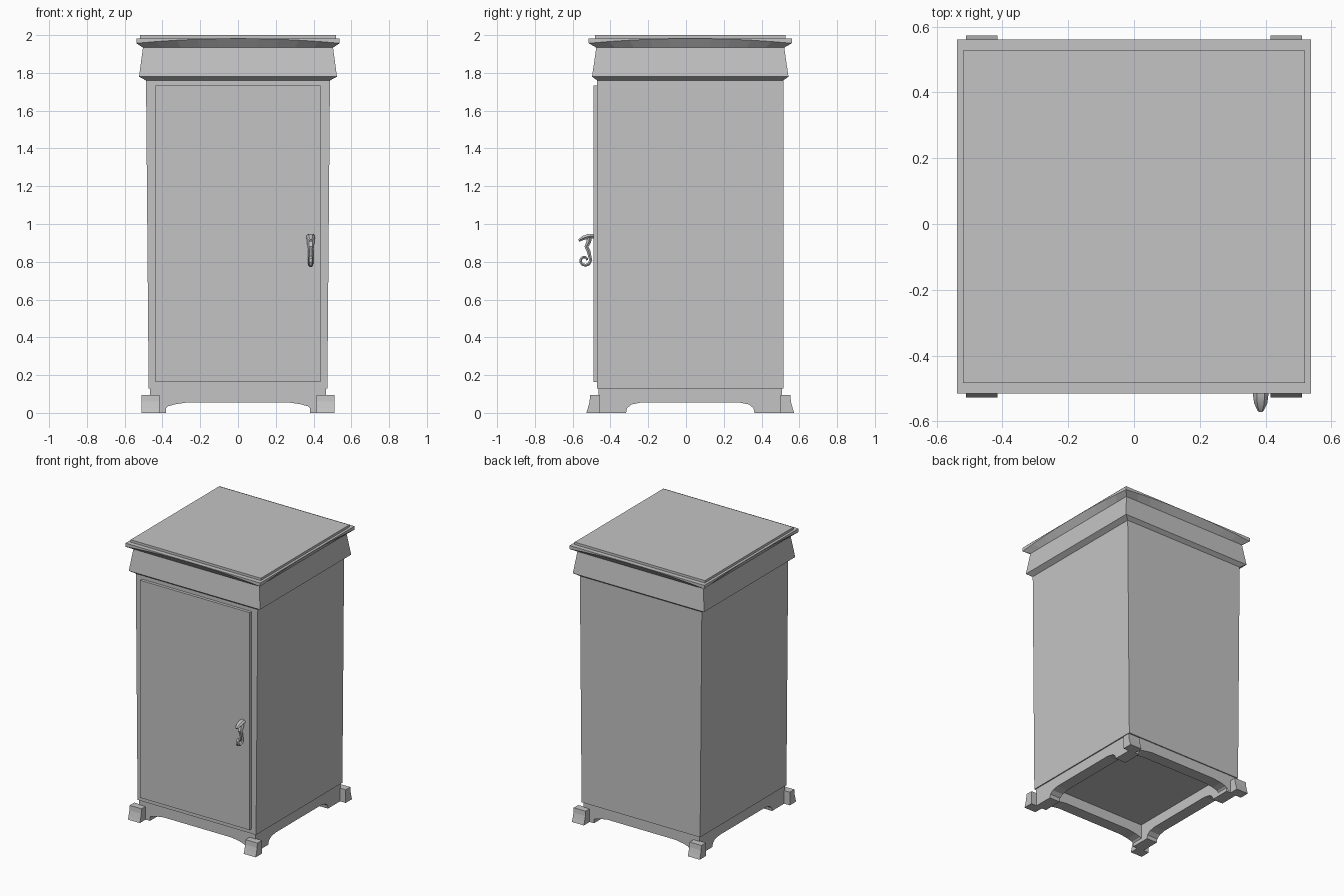
import bpy, bmesh, math
from mathutils import Vector

cube = bpy.data.objects.get("Cube")
if cube:
    bpy.data.objects.remove(cube, do_unlink=True)

grey = bpy.data.materials.new("plain grey")
grey.use_nodes = True
COLOUR = (0.55, 0.55, 0.55, 1)
grey.diffuse_color = COLOUR
grey.node_tree.nodes["Principled BSDF"].inputs["Base Color"].default_value = COLOUR

MID_Y = 0.0225  # depth centre of the cabinet


def finish(name, bm):
    bmesh.ops.recalc_face_normals(bm, faces=bm.faces)
    mesh = bpy.data.meshes.new(name)
    bm.to_mesh(mesh)
    bm.free()
    mesh.materials.append(grey)
    obj = bpy.data.objects.new(name, mesh)
    bpy.context.collection.objects.link(obj)
    return obj


def loft(name, rings):
    """Skin a stack of closed rings and cap both ends."""
    bm = bmesh.new()
    loops = [[bm.verts.new(p) for p in ring] for ring in rings]
    for a, b in zip(loops, loops[1:]):
        for i in range(len(a)):
            j = (i + 1) % len(a)
            bm.faces.new((a[i], a[j], b[j], b[i]))
    bm.faces.new(loops[0])
    bm.faces.new(loops[-1])
    return finish(name, bm)


def rect(hx, hy, z, arch=0, steps=1):
    """Rectangle ring whose sides may rise in the middle by arch."""
    corners = [(-hx, -hy), (hx, -hy), (hx, hy), (-hx, hy)]
    ring = []
    for i, (x, y) in enumerate(corners):
        nx, ny = corners[(i + 1) % 4]
        for k in range(steps):
            t = k / steps
            rise = arch * (1 - (2 * t - 1) ** 2)
            ring.append((x + (nx - x) * t, MID_Y + y + (ny - y) * t, z + rise))
    return ring


# Cabinet body, slightly wider at the top
loft("cabinet_body", [rect(0.473, 0.4925, 0.13), rect(0.487, 0.4925, 1.77)])

# Sloped hood with a bevelled underside
loft("hood", [rect(0.487, 0.4925, 1.76), rect(0.524, 0.52, 1.78),
              rect(0.503, 0.4975, 1.935)])

# Flared cornice with arched lower edges, and the flat lid
loft("cornice", [rect(0.503, 0.4975, 1.934, 0, 10),
                 rect(0.538, 0.5375, 1.957, 0.025, 10),
                 rect(0.538, 0.5375, 1.983, 0, 10)])
loft("lid", [rect(0.52, 0.505, 1.975), rect(0.52, 0.505, 2.0)])

# Door panel
DOOR_X, DOOR_BOTTOM, DOOR_TOP = 0.437, 0.163, 1.733
loft("door", [[(-DOOR_X, y, DOOR_BOTTOM), (DOOR_X, y, DOOR_BOTTOM),
               (DOOR_X, y, DOOR_TOP), (-DOOR_X, y, DOOR_TOP)]
              for y in (-0.46, -0.491)])


# Arched aprons of the hollow plinth
def apron(name, half, arch, place, depths):
    right = [(half, 0.132), (half, 0)] + arch
    outline = right + [(-u, z) for u, z in reversed(right)]
    loft(name, [[place(u, d, z) for u, z in outline] for d in depths])


front_arch = [(0.41, 0), (0.37, 0.035), (0.33, 0.046), (0.27, 0.055)]
side_arch = [(0.34, 0), (0.335, 0.025), (0.31, 0.045), (0.26, 0.055)]
for side, word in ((-1, "front"), (1, "back")):
    apron(word + "_apron", 0.465, front_arch,
          lambda u, d, z: (u, MID_Y + side * d, z), (0.485, 0.40))
for side, word in ((-1, "right"), (1, "left")):
    apron(word + "_apron", 0.484, side_arch,
          lambda u, d, z: (side * d, MID_Y + u, z), (0.465, 0.38))

# Four feet flaring outward to the front and back
foot_profile = [(0.478, 0), (0.55, 0), (0.542, 0.025), (0.533, 0.06),
                (0.53, 0.095), (0.478, 0.095)]
for sx, wx in ((-1, "right"), (1, "left")):
    for sy, wy in ((-1, "front"), (1, "back")):
        loft(f"{wy}_{wx}_foot", [[(sx * x, MID_Y + sy * d, z) for d, z in foot_profile]
                                 for x in (0.415, 0.51)])


# Scrolled handle, swept as six-sided tubes in the side plane
HANDLE_X = 0.385


def sweep(name, path, sides=6):
    rings = []
    for i, (y, z, wide, thick) in enumerate(path):
        before, after = path[max(i - 1, 0)], path[min(i + 1, len(path) - 1)]
        along = Vector((0, after[0] - before[0], after[1] - before[1])).normalized()
        across = along.cross(Vector((1, 0, 0)))
        ring = []
        for k in range(sides):
            a = math.tau * k / sides
            ring.append(Vector((HANDLE_X, y, z)) + Vector((wide * math.cos(a), 0, 0))
                        + across * thick * math.sin(a))
        rings.append(ring)
    obj = loft(name, rings)
    obj.data.shade_smooth()
    bpy.context.view_layer.objects.active = obj
    obj.select_set(True)
    bpy.ops.object.shade_smooth_by_angle(angle=math.radians(40))
    obj.select_set(False)


sweep("handle_mount", [(-0.485, 0.936, 0.02, 0.014), (-0.515, 0.935, 0.024, 0.015),
                       (-0.545, 0.926, 0.02, 0.013), (-0.568, 0.912, 0.009, 0.007)])

stem = [(-0.51, 0.93, 0.022, 0.014), (-0.515, 0.905, 0.02, 0.014),
        (-0.527, 0.88, 0.017, 0.012), (-0.515, 0.855, 0.014, 0.011)]
# Spiral scroll at the lower end
for k in range(11):
    t = k / 10
    a = math.radians(40 - 400 * t)
    r = 0.034 - 0.022 * t
    stem.append((-0.536 + r * math.cos(a), 0.808 + r * math.sin(a),
                 0.014 - 0.003 * t, 0.010 - 0.003 * t))
sweep("handle_scroll", stem)
